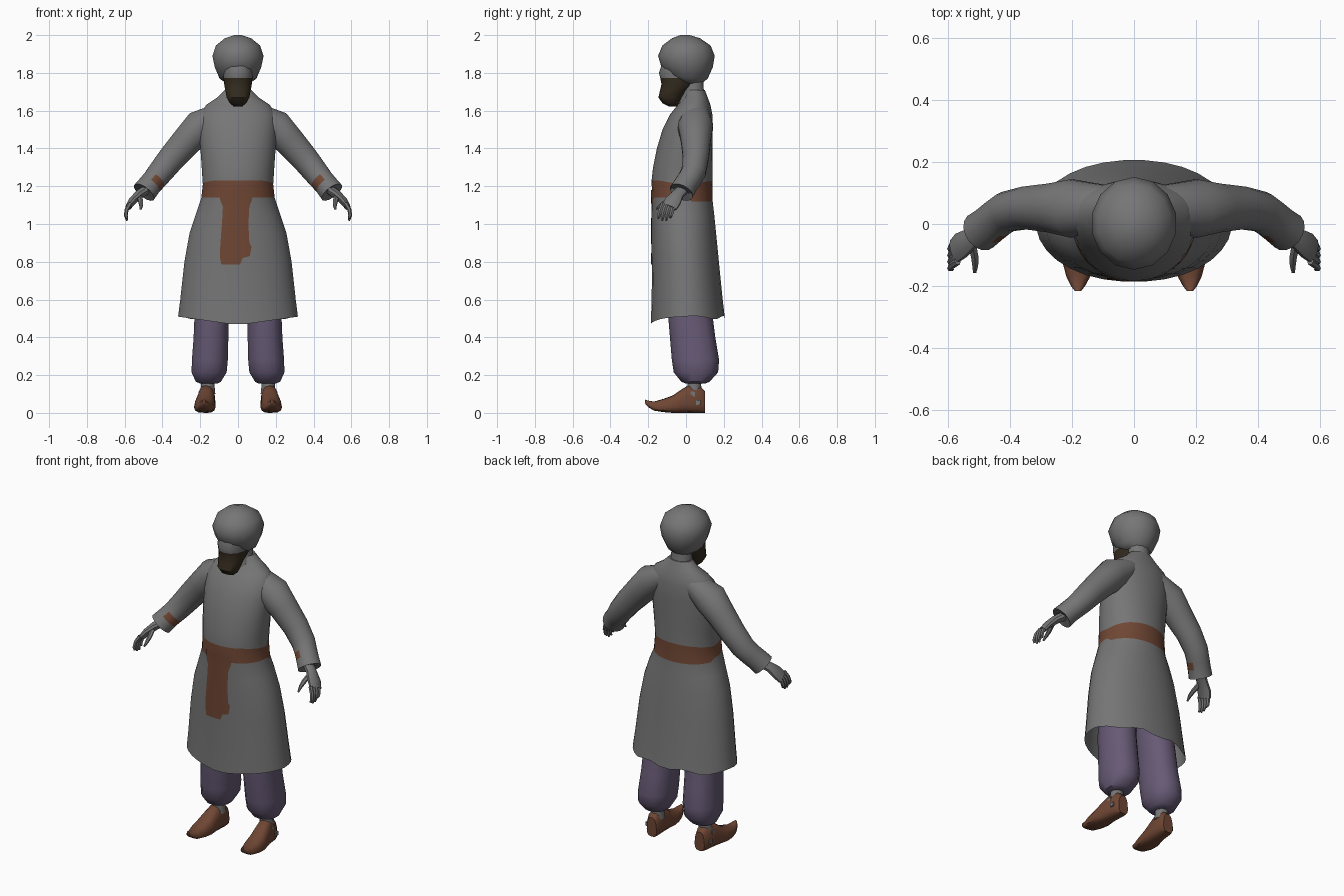
import bpy, bmesh, math
from mathutils import Vector


def material(name, rgb):
    m = bpy.data.materials.new(name)
    m.diffuse_color = (*rgb, 1)
    return m


GREY = material("grey_cloth", (0.18, 0.18, 0.18))
BROWN = material("brown_leather", (0.16, 0.062, 0.034))
PURPLE = material("purple_cloth", (0.135, 0.102, 0.178))
BEARD = material("dark_beard", (0.034, 0.024, 0.013))
X, Y, Z = Vector((1, 0, 0)), Vector((0, 1, 0)), Vector((0, 0, 1))


def oval(c, u, v, a, b, n=16, p=2.0):
    """Superellipse ring around c in the plane of u and v."""
    pts = []
    for i in range(n):
        t = math.tau * (i + 0.5) / n
        cs, sn = math.cos(t), math.sin(t)
        pts.append(Vector(c) + u * (a * math.copysign(abs(cs) ** (2 / p), cs))
                   + v * (b * math.copysign(abs(sn) ** (2 / p), sn)))
    return pts


def level(z, rx, yf, yb, cx=0, n=16, p=2.0):
    return oval((cx, (yf + yb) / 2, z), X, Y, rx, (yb - yf) / 2, n, p)


def tube(path, n=12):
    """Rings along a path of (x, y, z, half width, half thickness)."""
    cs = [Vector(q[:3]) for q in path]
    rings = []
    for i, q in enumerate(path):
        t = (cs[min(i + 1, len(cs) - 1)] - cs[max(i - 1, 0)]).normalized()
        u = (Y - t * Y.dot(t)).normalized()
        rings.append(oval(cs[i], u, t.cross(u), q[3], q[4], n))
    return rings


def finish(name, bm, mats, mirror=False, angle=40):
    bmesh.ops.recalc_face_normals(bm, faces=bm.faces)
    me = bpy.data.meshes.new(name)
    bm.to_mesh(me)
    bm.free()
    for m in mats:
        me.materials.append(m)
    ob = bpy.data.objects.new(name, me)
    bpy.context.collection.objects.link(ob)
    bpy.ops.object.select_all(action='DESELECT')
    ob.select_set(True)
    bpy.context.view_layer.objects.active = ob
    bpy.ops.object.shade_smooth_by_angle(angle=math.radians(angle))
    if mirror:
        ob.modifiers.new("mirror", 'MIRROR').use_mirror_merge = False
    return ob


def loft(name, rings, mats, mirror=False, caps=(True, True), rule=None, angle=40):
    bm = bmesh.new()
    vs = [[bm.verts.new(p) for p in r] for r in rings]
    n = len(rings[0])
    for k in range(len(vs) - 1):
        for i in range(n):
            j = (i + 1) % n
            f = bm.faces.new((vs[k][i], vs[k][j], vs[k + 1][j], vs[k + 1][i]))
            if rule:
                f.material_index = rule(k, f.calc_center_median())
    for use, r in zip(caps, (vs[0], vs[-1])):
        if use:
            bm.faces.new(r)
    return finish(name, bm, mats, mirror, angle)


# Long coat with a wavy hem and a waist belt
COAT = [(0.50, 0.318, -0.187, 0.207), (0.60, 0.307, -0.183, 0.195),
        (0.80, 0.285, -0.18, 0.175), (0.95, 0.258, -0.18, 0.16),
        (1.05, 0.225, -0.18, 0.15), (1.125, 0.195, -0.18, 0.142),
        (1.21, 0.187, -0.183, 0.14), (1.30, 0.193, -0.175, 0.14),
        (1.40, 0.20, -0.155, 0.14), (1.50, 0.205, -0.125, 0.142),
        (1.58, 0.20, -0.085, 0.14), (1.63, 0.17, -0.045, 0.13),
        (1.67, 0.11, -0.01, 0.115), (1.71, 0.07, 0.0, 0.10)]
rings = [level(*r, n=32, p=2.1) for r in COAT]
for v in rings[0]:
    v.z = 0.51 - 0.045 * (1 - abs(v.x) / 0.32) if v.y < 0 else 0.505 - 0.01 * math.cos(v.x * 28)
for v in rings[5]:
    v.z += -0.005 if v.y > 0 else 0.015
for v in rings[6]:
    v.z += 0.025 * min(1, abs(v.y) / 0.14) - 0.005
loft("coat", rings, [GREY, BROWN], caps=(False, True), rule=lambda k, c: int(k == 5))


# Hanging sash end, following the coat front
def coat_front(x, z):
    for lo, hi in zip(COAT, COAT[1:]):
        if lo[0] <= z <= hi[0]:
            f = (z - lo[0]) / (hi[0] - lo[0])
            rx, yf, yb = (lo[i] + f * (hi[i] - lo[i]) for i in (1, 2, 3))
            return (yf + yb) / 2 - (yb - yf) / 2 * (1 - (abs(x) / rx) ** 2.1) ** (1 / 2.1)


SASH = [(1.18, -0.10, 0.08), (1.13, -0.095, 0.075), (1.09, -0.08, 0.06),
        (1.00, -0.085, 0.055), (0.90, -0.093, 0.06), (0.88, -0.094, 0.072),
        (0.83, -0.095, 0.062), (0.82, -0.095, 0.025), (0.785, -0.088, 0.01)]
bm = bmesh.new()
grid = []
for z, x0, x1 in SASH:
    xs = [x0 + (x1 - x0) * i / 8 for i in range(9)]
    grid.append([bm.verts.new((x, coat_front(x, z) - 0.004, z)) for x in xs])
for a, b in zip(grid, grid[1:]):
    for i in range(8):
        bm.faces.new((a[i], b[i], b[i + 1], a[i + 1]))
finish("sash_end", bm, [BROWN])

# Sleeves with a trim band on the inner front of the cuff
sleeve = [(0.08, 0.055, 1.59, 0.07, 0.06), (0.20, 0.05, 1.515, 0.095, 0.092),
          (0.27, 0.052, 1.44, 0.08, 0.082), (0.35, 0.052, 1.35, 0.07, 0.074),
          (0.41, 0.04, 1.275, 0.066, 0.068), (0.442, 0.018, 1.235, 0.064, 0.064),
          (0.468, -0.003, 1.205, 0.064, 0.063), (0.497, -0.025, 1.168, 0.066, 0.066),
          (0.485, -0.015, 1.183, 0.045, 0.045)]
loft("sleeve", tube(sleeve, 16), [GREY, BROWN], mirror=True,
     rule=lambda k, c: int(k == 5 and (c.y < 0.02) and c.z < 1.25 and c.x < 0.49))

# Hands: palm, fingers and thumb
palm = [(0.48, -0.015, 1.185, 0.033, 0.026), (0.525, -0.045, 1.155, 0.034, 0.024),
        (0.56, -0.07, 1.12, 0.045, 0.021), (0.58, -0.088, 1.09, 0.042, 0.016)]
loft("palm", tube(palm, 10), [GREY], mirror=True)
for i in range(4):
    y = -0.058 - 0.021 * i
    drop = (0.015, 0.0, 0.0, 0.012)[i]
    finger = [(0.57, y, 1.11, 0.012, 0.012), (0.59, y - 0.014, 1.075, 0.012, 0.011),
              (0.594, y - 0.022, 1.045, 0.011, 0.010),
              (0.587, y - 0.026, 1.018 + drop, 0.006, 0.006)]
    loft(f"finger_{i + 1}", tube(finger, 6), [GREY], mirror=True)
thumb = [(0.525, -0.06, 1.15, 0.016, 0.014), (0.515, -0.105, 1.12, 0.014, 0.013),
         (0.513, -0.135, 1.10, 0.011, 0.011), (0.515, -0.158, 1.08, 0.006, 0.006)]
rings = [oval(q[:3], X, Z, q[3], q[4], 6) for q in thumb]
loft("thumb", rings, [GREY], mirror=True)

# Baggy trouser legs
LEG = [(0.155, 0.045, 0.0, 0.10, 0.155), (0.165, 0.068, -0.025, 0.125, 0.157),
       (0.215, 0.095, -0.065, 0.17, 0.153), (0.28, 0.097, -0.075, 0.175, 0.149),
       (0.40, 0.094, -0.085, 0.155, 0.143), (0.52, 0.092, -0.095, 0.14, 0.14),
       (0.75, 0.095, -0.10, 0.12, 0.12)]
loft("trouser_leg", [level(*r, n=14, p=2.3) for r in LEG], [PURPLE], mirror=True)

# Ankles
ANKLE = [(0.10, 0.042, 0.0, 0.085), (0.15, 0.037, 0.008, 0.08), (0.20, 0.04, 0.0, 0.09)]
loft("ankle", [level(*r, cx=0.16, n=10) for r in ANKLE], [GREY], mirror=True)

# Shoes with upturned toes: (y, centre x, half width, bottom, top)
SHOE = [(0.10, 0.16, 0.034, 0.0, 0.115), (0.075, 0.163, 0.046, 0.0, 0.14),
        (0.01, 0.168, 0.05, 0.0, 0.145), (-0.03, 0.172, 0.054, 0.0, 0.12),
        (-0.07, 0.176, 0.059, 0.0, 0.092), (-0.12, 0.179, 0.055, 0.004, 0.074),
        (-0.17, 0.180, 0.040, 0.012, 0.06), (-0.20, 0.181, 0.024, 0.03, 0.065),
        (-0.217, 0.181, 0.010, 0.05, 0.07)]
rings = []
for y, cx, w, z0, z1 in SHOE:
    ring = oval((cx, y, (z0 + z1) / 2), X, Z, w, (z1 - z0) / 2, 14, 2.8)
    for v in ring:  # narrower towards the top
        v.x = cx + (v.x - cx) * (1.08 - 0.3 * (v.z - z0) / (z1 - z0))
    rings.append(ring)
loft("shoe", rings, [BROWN], mirror=True)

# Small patches on the shoes
for name, pos in (("outer_patch", (0.211, 0.065, 0.055)), ("heel_patch", (0.204, 0.035, 0.10))):
    bm = bmesh.new()
    bmesh.ops.create_cube(bm, size=1)
    bmesh.ops.scale(bm, vec=(0.009, 0.024, 0.024), verts=bm.verts)
    bmesh.ops.translate(bm, vec=pos, verts=bm.verts)
    finish(name, bm, [GREY], mirror=True)

# Neck, beard and face
NECK = [(1.64, 0.075, -0.04, 0.11), (1.72, 0.062, -0.01, 0.095), (1.80, 0.062, -0.02, 0.09)]
loft("neck", [level(*r, n=12) for r in NECK], [GREY])
HEAD = [(1.622, 0.022, -0.09, -0.05), (1.64, 0.045, -0.125, -0.035),
        (1.67, 0.062, -0.146, -0.02), (1.705, 0.068, -0.138, 0.005),
        (1.74, 0.075, -0.13, 0.05), (1.772, 0.078, -0.136, 0.07),
        (1.80, 0.08, -0.143, 0.075), (1.84, 0.082, -0.13, 0.08)]
loft("head", [level(*r, n=14, p=2.2) for r in HEAD], [BEARD, GREY],
     rule=lambda k, c: int(k >= 5))

# Turban
TURBAN = [(1.745, 0.065, -0.06, 0.085), (1.77, 0.10, -0.105, 0.115),
          (1.83, 0.126, -0.13, 0.142), (1.89, 0.139, -0.148, 0.152),
          (1.945, 0.12, -0.125, 0.13), (1.983, 0.072, -0.075, 0.075),
          (2.0, 0.02, -0.03, 0.02)]
rings = [level(*r, n=14) for r in TURBAN]
for ring in rings[:2]:
    for v in ring:
        v.z += 0.03 * max(0, -v.y) / 0.1
loft("turban", rings, [GREY])
